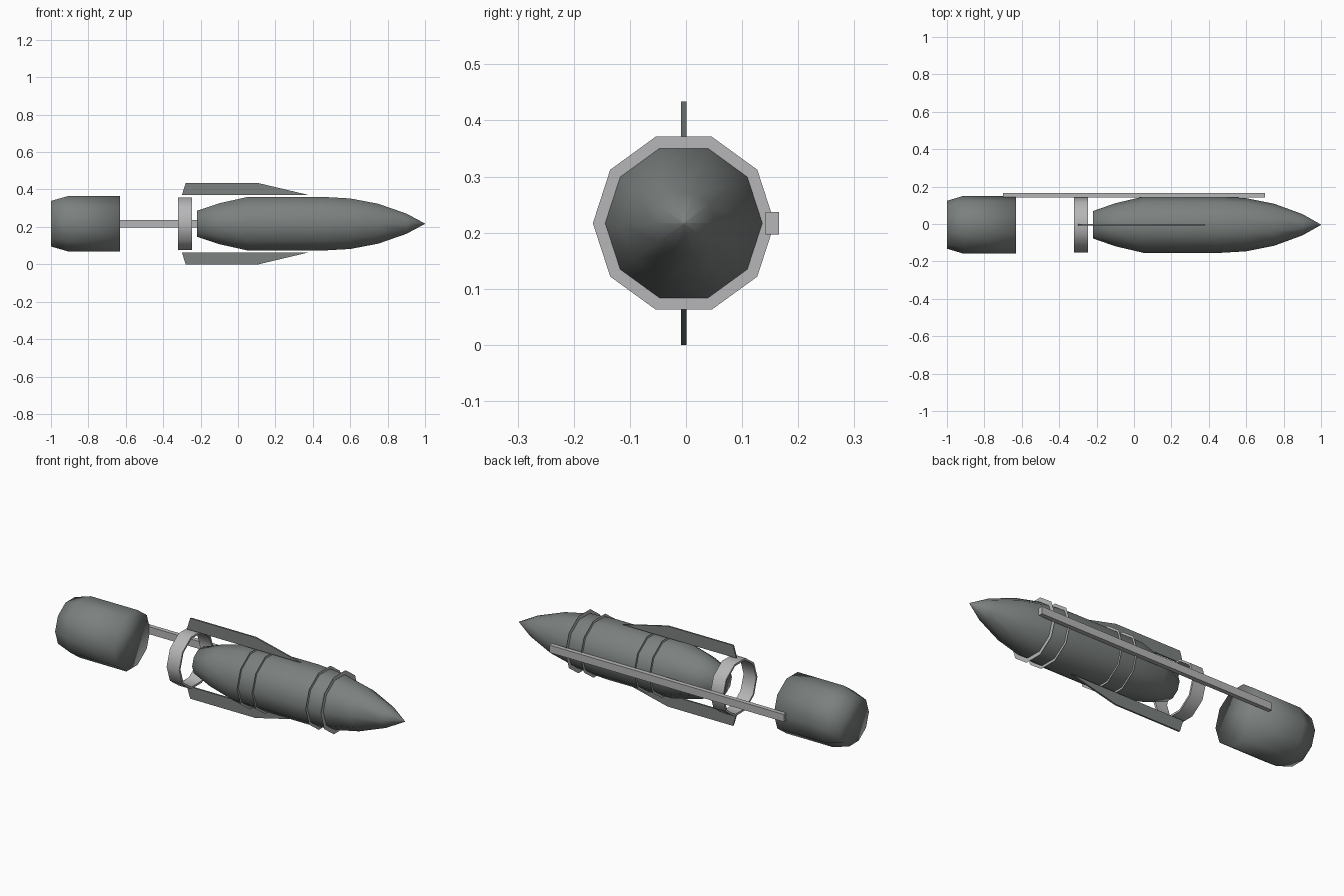
import bpy, bmesh, math
from mathutils import Vector

CY, CZ, SIDES = -0.004, 0.217, 10

cube = bpy.data.objects.get("Cube")
if cube:
    bpy.data.objects.remove(cube, do_unlink=True)


def material(name, rgb):
    m = bpy.data.materials.new(name)
    m.use_nodes = True
    m.diffuse_color = (*rgb, 1)
    m.node_tree.nodes["Principled BSDF"].inputs["Base Color"].default_value = (*rgb, 1)
    return m


dark = material("dark grey green", (0.20, 0.22, 0.215))
light = material("light grey", (0.47, 0.47, 0.48))


def finish(name, bm, mat, smooth=False):
    bmesh.ops.recalc_face_normals(bm, faces=bm.faces)
    me = bpy.data.meshes.new(name)
    bm.to_mesh(me)
    bm.free()
    me.materials.append(mat)
    for p in me.polygons:
        p.use_smooth = smooth
    ob = bpy.data.objects.new(name, me)
    bpy.context.collection.objects.link(ob)
    return ob


def lathe(name, profile, mat, smooth=True, closed=False):
    """Spin (x, radius) points about the long axis; open profiles get end caps."""
    bm = bmesh.new()
    rings = []
    for x, r in profile:
        ring = []
        for i in range(SIDES):
            a = math.tau * i / SIDES
            ring.append(bm.verts.new((x, CY + r * math.cos(a), CZ + r * math.sin(a))))
        rings.append(ring)
    pairs = list(zip(rings, rings[1:]))
    if closed and len(rings) > 2:
        pairs.append((rings[-1], rings[0]))
    for a, b in pairs:
        for i in range(SIDES):
            j = (i + 1) % SIDES
            bm.faces.new((a[i], a[j], b[j], b[i]))
    if not closed:
        bm.faces.new(rings[0])
        bm.faces.new(rings[-1])
    return finish(name, bm, mat, smooth)


# Pointed main body
lathe("body", [(-0.22, 0.073), (-0.1, 0.115), (0.05, 0.15), (0.45, 0.151), (0.6, 0.142),
               (0.75, 0.112), (0.9, 0.057), (1.0, 0.001)], dark)

# Separate rear can
lathe("rear_can", [(-1.0, 0.128), (-0.91, 0.155), (-0.63, 0.155)], dark)

# Open tail ring
ring = lathe("tail_ring", [(-0.32, 0.148), (-0.245, 0.148), (-0.245, 0.137), (-0.32, 0.137)],
             light, closed=True)
bpy.context.view_layer.objects.active = ring
ring.select_set(True)
bpy.ops.object.shade_smooth_by_angle(angle=math.radians(50))
ring.select_set(False)

# Two pairs of flat strap edges around the body
for place, x in (("rear", 0.11), ("front", 0.52)):
    for edge, dx in (("back", 0), ("fore", 0.09)):
        lathe(f"{place}_strap_{edge}_edge", [(x + dx, 0.14), (x + dx, 0.162)], light,
              smooth=False, closed=True)

# Long side rail
bm = bmesh.new()
bmesh.ops.create_cube(bm, size=1)
bmesh.ops.scale(bm, vec=(1.4, 0.024, 0.04), verts=bm.verts)
bmesh.ops.translate(bm, vec=(0, 0.154, CZ), verts=bm.verts)
finish("side_rail", bm, light)

# Upper and lower fins
for name, s in (("upper_fin", 1), ("lower_fin", -1)):
    bm = bmesh.new()
    outline = [(-0.3, 0.153), (-0.28, 0.217), (0.11, 0.217), (0.38, 0.153)]
    face = bm.faces.new([bm.verts.new((x, CY - 0.0045, CZ + s * h)) for x, h in outline])
    ext = bmesh.ops.extrude_face_region(bm, geom=[face])
    new = [v for v in ext["geom"] if isinstance(v, bmesh.types.BMVert)]
    bmesh.ops.translate(bm, vec=Vector((0, 0.009, 0)), verts=new)
    finish(name, bm, dark)
